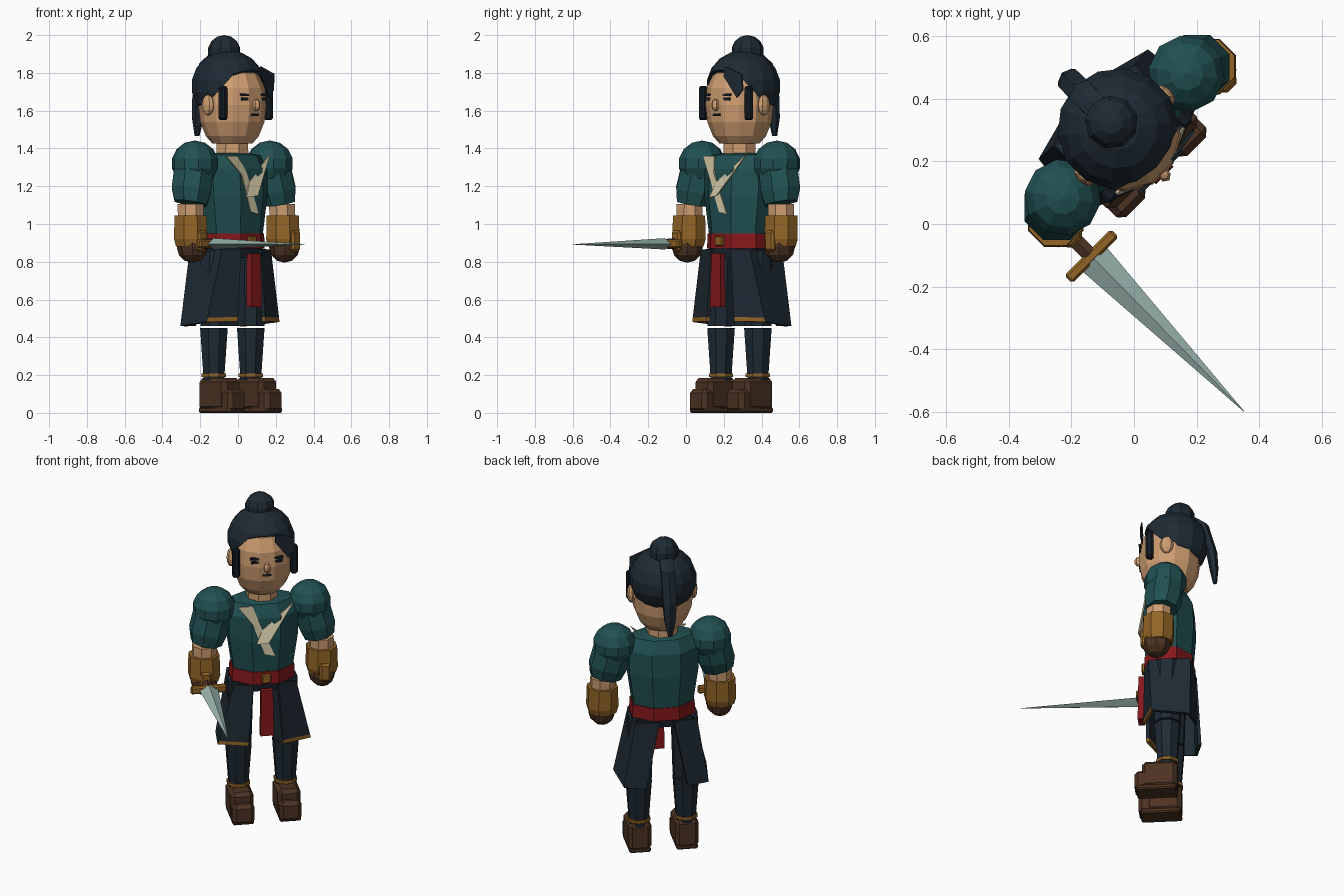
import bpy, bmesh
from math import sin, cos, pi, radians
from mathutils import Matrix, Vector

old = bpy.data.objects.get("Cube")
if old:
    bpy.data.objects.remove(old, do_unlink=True)

# The figure is modelled facing -y, then turned to its stance
STANCE = Matrix.Translation((-0.03, 0.283, 0)) @ Matrix.Rotation(radians(45), 4, 'Z')


def material(name, *rgb):
    m = bpy.data.materials.new(name)
    m.use_nodes = True
    m.diffuse_color = (*rgb, 1)
    bsdf = next(n for n in m.node_tree.nodes if n.type == 'BSDF_PRINCIPLED')
    bsdf.inputs["Base Color"].default_value = (*rgb, 1)
    return m


TEAL = material("teal cloth", .015, .08, .084)
NAVY = material("navy cloth and hair", .013, .023, .033)
DARK = material("near black", .007, .012, .018)
SKIN = material("skin", .62, .34, .165)
OCHRE = material("ochre leather", .29, .13, .02)
BROWN = material("brown leather", .073, .033, .017)
RED = material("red cloth", .24, .009, .011)
STEEL = material("pale steel", .32, .45, .42)
CREAM = material("cream trim", .62, .55, .36)


def finish(name, bm, *mats):
    bmesh.ops.recalc_face_normals(bm, faces=bm.faces[:])
    me = bpy.data.meshes.new(name)
    bm.to_mesh(me)
    bm.free()
    me.transform(STANCE)
    for m in mats:
        me.materials.append(m)
    ob = bpy.data.objects.new(name, me)
    bpy.context.collection.objects.link(ob)
    return ob


def loft(name, mat, rings, sides=8, axis='z', turn=0.5, lean=0):
    """Closed tube through rings of (x, y, z, radius_a, radius_b)."""
    bm = bmesh.new()
    loops = []
    for x, y, z, ra, rb in rings:
        loop = []
        for i in range(sides):
            t = 2 * pi * (i + turn) / sides
            a, b = ra * cos(t), rb * sin(t)
            off = (a, b, lean * a) if axis == 'z' else (a, 0, b)
            loop.append(bm.verts.new(Vector((x, y, z)) + Vector(off)))
        loops.append(loop)
    for lo, hi in zip(loops, loops[1:]):
        for i in range(sides):
            j = (i + 1) % sides
            bm.faces.new((lo[i], lo[j], hi[j], hi[i]))
    bm.faces.new(loops[0])
    bm.faces.new(loops[-1])
    return finish(name, bm, mat)


def box(name, mat, center, size, bevel=0.0, tilt=0):
    bm = bmesh.new()
    bmesh.ops.create_cube(bm, size=1)
    bmesh.ops.scale(bm, vec=size, verts=bm.verts)
    if bevel:
        bmesh.ops.bevel(bm, geom=bm.edges[:], offset=bevel, segments=1, affect='EDGES')
    bm.transform(Matrix.Translation(center) @ Matrix.Rotation(radians(tilt), 4, 'Y'))
    return finish(name, bm, mat)


def ball(name, mat, center, radii, segs=10, rings=7, cuts=()):
    bm = bmesh.new()
    bmesh.ops.create_uvsphere(bm, u_segments=segs, v_segments=rings, radius=1)
    bm.transform(Matrix.Translation(center) @ Matrix.Diagonal((*radii, 1)))
    for point, normal in cuts:  # keep only the part in front of each plane
        bmesh.ops.bisect_plane(bm, geom=bm.verts[:] + bm.edges[:] + bm.faces[:],
                               plane_co=point, plane_no=normal, clear_inner=True)
        bmesh.ops.holes_fill(bm, edges=[e for e in bm.edges if e.is_boundary])
    return finish(name, bm, mat)


def hair_shell(name, *cuts):
    ball(name, NAVY, (0, .03, 1.73), (.197, .197, .19), 14, 9, cuts)


def plate(name, mat, pts, thick=0.008):
    """Thin polygon, extruded backwards."""
    bm = bmesh.new()
    f = bm.faces.new([bm.verts.new(p) for p in pts])
    new = bmesh.ops.extrude_face_region(bm, geom=[f])["geom"]
    bmesh.ops.translate(bm, vec=(0, thick, 0),
                        verts=[v for v in new if isinstance(v, bmesh.types.BMVert)])
    return finish(name, bm, mat)


# Head
loft("head", SKIN, [(0, 0, z, r, r) for z, r in (
    (1.425, .105), (1.465, .14), (1.54, .17), (1.63, .18), (1.72, .173), (1.8, .135), (1.84, .06))], 12)
loft("neck", SKIN, [(0, 0, 1.33, .092, .092), (0, 0, 1.48, .09, .09)])
ball("nose", SKIN, (0, -.178, 1.63), (.022, .026, .032), 6, 5)
plate("mouth", DARK, [(-.025, -.174, 1.585), (.025, -.174, 1.585),
                      (.027, -.174, 1.573), (-.027, -.174, 1.573)])

# Hair cap, bun, fringe and tail
hair_shell("hair_cap", ((0, 0, 1.715), (0, .7, 1)))
ball("hair_bun", NAVY, (0, .06, 1.915), (.088, .088, .085), 9, 7)
plate("hair_fringe", NAVY, [(.05, -.165, 1.835), (.165, -.15, 1.795),
                            (.168, -.145, 1.71), (.128, -.15, 1.67), (.05, -.168, 1.78)])
loft("hair_tail", NAVY, [(0, .10, 1.91, .045, .035), (0, .19, 1.85, .047, .037),
                         (0, .245, 1.67, .045, .032), (0, .258, 1.56, .036, .026),
                         (0, .264, 1.465, .014, .012)], 6)

# Torso, belt and hips
loft("torso", TEAL, [(0, 0, .93, .185, .143), (0, 0, 1.15, .218, .16),
                     (0, 0, 1.29, .22, .152), (0, 0, 1.365, .18, .114),
                     (0, 0, 1.375, .10, .09)], 8)
loft("belt", RED, [(0, 0, .87, .20, .152), (0, 0, .95, .195, .15)], 8)
loft("hips", NAVY, [(0, 0, .82, .175, .13), (0, 0, .885, .19, .145)], 8)
box("belt_buckle", OCHRE, (0, -.148, .91), (.055, .025, .055), .006)
loft("sash", RED, [(0, -.163, .56, .056, .026), (0, -.16, .845, .049, .024)], 4)

# Crossed chest trim
plate("chest_trim_under", CREAM, [(-.16, -.115, 1.36), (-.075, -.115, 1.36), (-.04, -.153, 1.27),
                                  (.052, -.147, 1.05), (-.008, -.147, 1.065), (-.08, -.153, 1.26)])
plate("chest_trim_over", CREAM, [(.168, -.115, 1.37), (-.025, -.153, 1.22),
                                 (-.06, -.168, 1.14), (.01, -.183, 1.15)])


def skirt_panel(name, s):
    top = [(.07, -.13, .865), (.175, -.10, .865), (.175, .13, .865), (.04, .145, .865)]
    low = [(.10, -.135, .485), (.265, -.075, .48), (.24, .135, .46), (.12, .165, .46)]
    bm = bmesh.new()
    rows = []
    for t in (0, .94, 1):
        rows.append([bm.verts.new(Matrix.Diagonal((s, 1, 1)) @ Vector(a).lerp(Vector(b), t))
                     for a, b in zip(top, low)])
    for r in range(2):
        for c in range(3):
            f = bm.faces.new((rows[r][c], rows[r][c + 1], rows[r + 1][c + 1], rows[r + 1][c]))
            f.material_index = int(r == 1 and c == 0)  # hem trim on the front only
    ob = finish(name, bm, NAVY, OCHRE)
    mod = ob.modifiers.new("thickness", 'SOLIDIFY')
    mod.thickness = .02
    mod.offset = 0


# Parts that come in pairs
for side, s in (("left", 1), ("right", -1)):
    # hair swept down over the temple
    hair_shell(side + "_side_hair", ((s * .04, 0, 0), (s, 0, 0)),
               ((0, 0, 1.79), (s * .8, .75, 1)))

    # face
    ball(side + "_ear", SKIN, (s * .182, .0, 1.63), (.025, .04, .055), 8, 6)
    box(side + "_sidelock", DARK, (s * .17, -.10, 1.64), (.042, .044, .18), .01)
    box(side + "_eye", DARK, (s * .07, -.164, 1.662), (.045, .012, .014))
    box(side + "_brow", DARK, (s * .07, -.163, 1.684), (.055, .014, .012), tilt=s * -3)

    # arm
    ball(side + "_shoulder", TEAL, (s * .28, 0, 1.32), (.126, .126, .122), 10, 7)
    loft(side + "_sleeve", TEAL, [(s * .33, -.018, 1.11, .092, .092),
                                  (s * .317, -.01, 1.18, .112, .112),
                                  (s * .285, 0, 1.31, .11, .11)], 8, lean=s * .2)
    loft(side + "_forearm", SKIN, [(s * .345, -.034, .95, .072, .072),
                                   (s * .342, -.03, 1.105, .075, .075)], 8)
    loft(side + "_bracer", OCHRE, [(s * .345, -.034, .88, .084, .084),
                                   (s * .345, -.034, .92, .096, .096),
                                   (s * .345, -.032, 1.045, .092, .092)], 8)
    box(side + "_bracer_plate", OCHRE, (s * .35, -.118, .91), (.065, .036, .11), .012)
    ball(side + "_hand", BROWN, (s * .345, -.045, .877), (.08, .084, .082), 8, 6)

    # leg
    x = s * .138
    loft(side + "_thigh", NAVY, [(x, 0, .46, .078, .078), (x * .93, 0, .86, .08, .09)])
    loft(side + "_shin", NAVY, [(x, 0, .16, .06, .06), (x, 0, .22, .062, .062),
                                (x, 0, .45, .079, .079)])
    loft(side + "_ankle_band", OCHRE, [(x, 0, .19, .07, .07), (x, 0, .208, .07, .07)])
    box(side + "_boot_upper", BROWN, (x, -.042, .098), (.135, .205, .175), .022)
    box(side + "_boot_toe", BROWN, (x, -.115, .065), (.13, .145, .125), .022)
    box(side + "_boot_sole", BROWN, (x, -.06, .015), (.125, .235, .03), .008)
    skirt_panel(side + "_skirt_panel", s)

# Sword held level in the right hand
SX, SZ = -.348, .895
loft("sword_grip", BROWN, [(SX, -.02, SZ, .028, .028), (SX, -.19, SZ, .028, .028)], 6, 'y')
box("sword_guard", OCHRE, (SX, -.198, SZ), (.21, .036, .045), .008)
loft("sword_blade", STEEL, [(SX, -.21, SZ, .055, .03), (SX - .006, -.893, SZ - .003, .001, .001)],
     4, 'y', 0)
